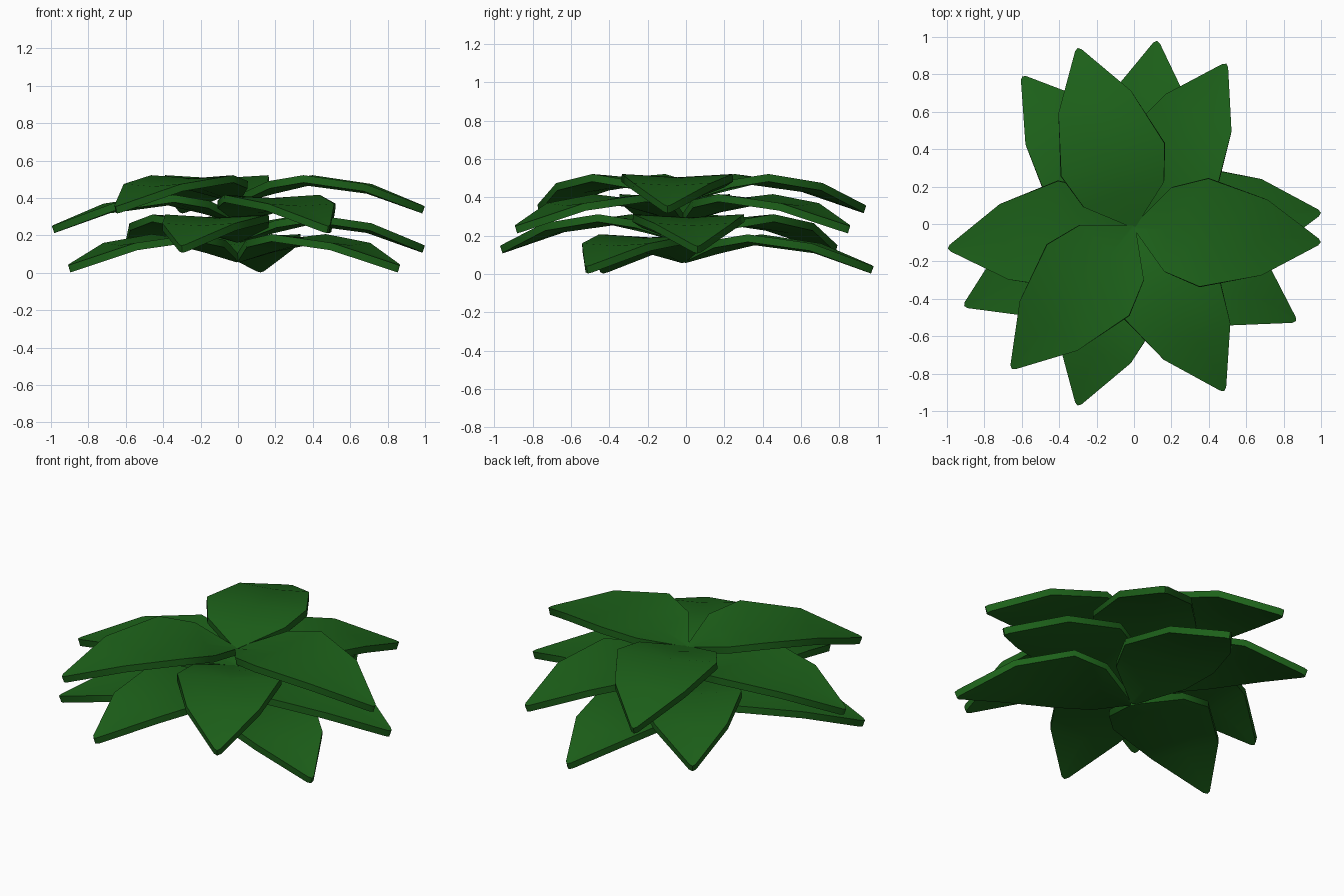
import bpy, bmesh
from math import radians
from mathutils import Matrix, Vector

if "Cube" in bpy.data.objects:
    bpy.data.objects.remove(bpy.data.objects["Cube"])

leaf_green = bpy.data.materials.new("leaf_green")
leaf_green.diffuse_color = (0.012, 0.12, 0.01, 1)
leaf_green.use_nodes = True
leaf_green.node_tree.nodes["Principled BSDF"].inputs["Base Color"].default_value = leaf_green.diffuse_color

# Leaf stations: distance out, half width, midrib height, edge height
STATIONS = [
    (0.00, 0.012, 0.095, 0.100),
    (0.18, 0.225, 0.145, 0.175),
    (0.375, 0.290, 0.190, 0.207),
    (0.70, 0.203, 0.147, 0.160),
    (0.99, 0.018, 0.040, 0.046),
]


def make_leaf(name, angle, height):
    bm = bmesh.new()
    rows = []
    for r, w, mid, edge in STATIONS:
        rows.append([bm.verts.new((r, -w, edge)),
                     bm.verts.new((r, 0, mid)),
                     bm.verts.new((r, w, edge))])
    # Drooping blade, two strips either side of the midrib
    for a, b in zip(rows, rows[1:]):
        for i in range(2):
            bm.faces.new((a[i], b[i], b[i + 1], a[i + 1]))
    # Rounded nib at the tip
    rows[-1][1].co.x += 0.012
    bmesh.ops.transform(
        bm, verts=bm.verts,
        matrix=Matrix.Translation(Vector((0, -0.015, height)))
        @ Matrix.Rotation(radians(angle), 4, 'Z'))
    mesh = bpy.data.meshes.new(name)
    bm.to_mesh(mesh)
    bm.free()
    mesh.materials.append(leaf_green)
    obj = bpy.data.objects.new(name, mesh)
    bpy.context.collection.objects.link(obj)
    # Leaf thickness, grown downwards
    solid = obj.modifiers.new("thickness", 'SOLIDIFY')
    solid.thickness = 0.04
    solid.offset = -1
    bpy.ops.object.select_all(action='DESELECT')
    bpy.context.view_layer.objects.active = obj
    obj.select_set(True)
    bpy.ops.object.modifier_apply(modifier="thickness")
    bpy.ops.object.shade_smooth_by_angle(angle=radians(35))


# Four whorls of three leaves, bottom to top
WHORLS = [(83, 205, 329.8), (4.3, 126.6, 252.5),
          (60.5, 186.6, 298.8), (-4.7, 107.5, 229.2)]
for layer, angles in enumerate(WHORLS):
    for n, angle in enumerate(angles):
        make_leaf(f"leaf_whorl{layer + 1}_{n + 1}", angle, 0.105 * layer)
